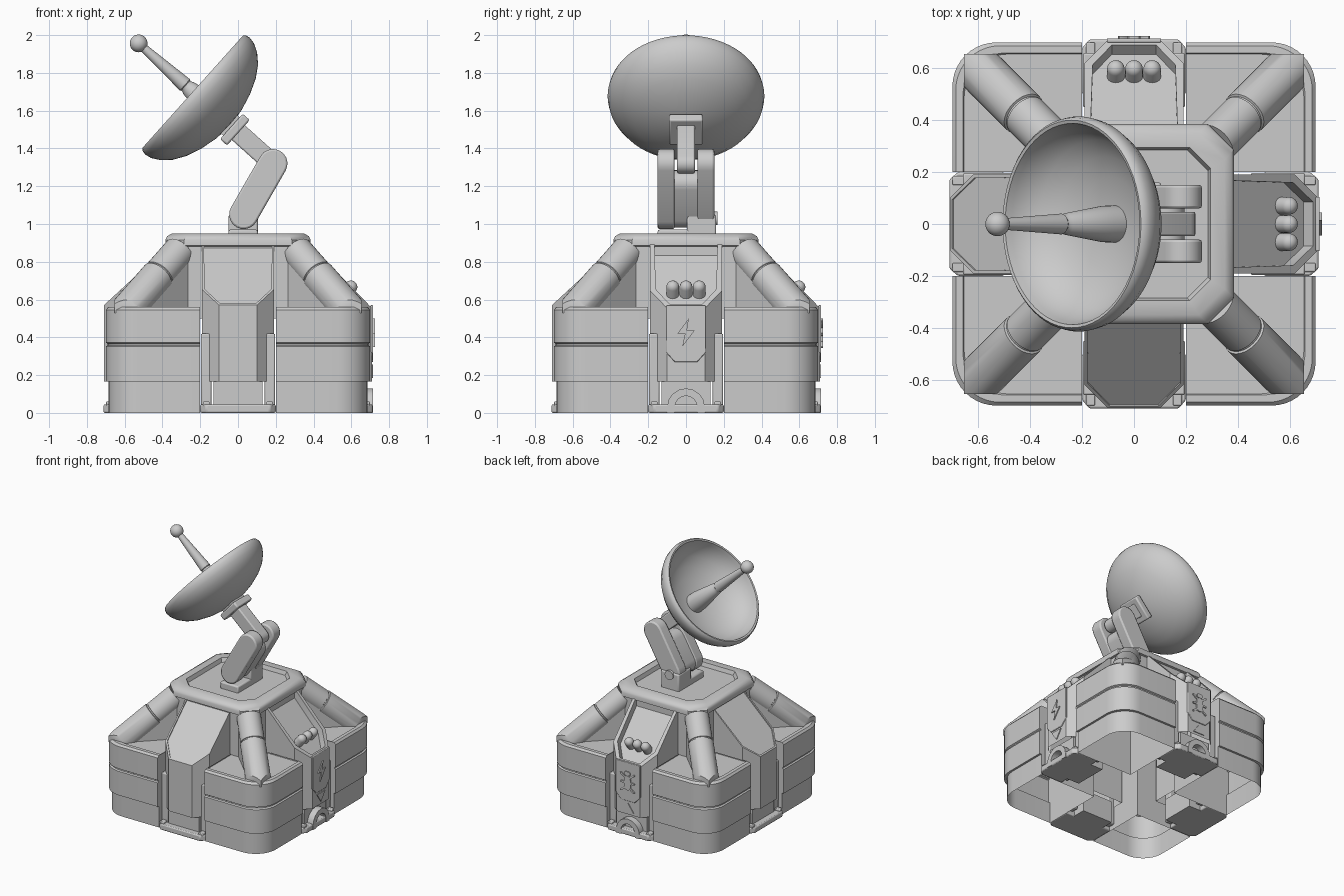
import bpy, bmesh
from math import sin, cos, pi, radians
from mathutils import Matrix, Vector

cube = bpy.data.objects.get("Cube")
if cube:
    bpy.data.objects.remove(cube, do_unlink=True)

GREY = (0.6, 0.6, 0.6, 1)
mat = bpy.data.materials.new("light grey")
mat.use_nodes = True
mat.diffuse_color = GREY
mat.node_tree.nodes["Principled BSDF"].inputs["Base Color"].default_value = GREY

IDENT = Matrix()
# profile plane (a, b) stands upright, depth c runs outward towards -y
FACE = Matrix(((1, 0, 0, 0), (0, 0, -1, 0), (0, 1, 0, 0), (0, 0, 0, 1)))


def turn(deg):
    return Matrix.Rotation(radians(deg), 4, 'Z')


def clip(bm, co, no):
    cut = bmesh.ops.bisect_plane(bm, geom=bm.verts[:] + bm.edges[:] + bm.faces[:],
                                 plane_co=co, plane_no=no, clear_outer=True)
    edges = [e for e in cut["geom_cut"] if isinstance(e, bmesh.types.BMEdge)]
    if edges:
        bmesh.ops.edgeloop_fill(bm, edges=edges)


def loft(name, rings, caps=(True, True), m=IDENT, bevel=0, edit=None):
    """Skin a stack of closed rings."""
    bm = bmesh.new()
    vs = [[bm.verts.new(m @ Vector(p)) for p in r] for r in rings]
    n = len(vs[0])
    for lo, hi in zip(vs, vs[1:]):
        for i in range(n):
            j = (i + 1) % n
            bm.faces.new((lo[i], lo[j], hi[j], hi[i]))
    if caps[0]:
        bm.faces.new(vs[0][::-1])
    if caps[1]:
        bm.faces.new(vs[-1])
    bmesh.ops.remove_doubles(bm, verts=bm.verts[:], dist=1e-5)
    if edit:
        edit(bm)
    bmesh.ops.recalc_face_normals(bm, faces=bm.faces[:])
    me = bpy.data.meshes.new(name)
    bm.to_mesh(me)
    bm.free()
    me.materials.append(mat)
    me.shade_smooth()
    me.set_sharp_from_angle(angle=radians(35))
    ob = bpy.data.objects.new(name, me)
    bpy.context.scene.collection.objects.link(ob)
    if bevel:
        b = ob.modifiers.new("bevel", 'BEVEL')
        b.width, b.segments, b.limit_method = bevel, 2, 'ANGLE'
    return ob


def prism(name, pts, lo, hi, m=FACE, **kw):
    return loft(name, [[(a, b, c) for a, b in pts] for c in (lo, hi)], m=m, **kw)


def lathe(name, profile, m=IDENT, segs=32, caps=(False, False)):
    ang = [2 * pi * i / segs for i in range(segs)]
    return loft(name, [[(r * cos(t), r * sin(t), h) for t in ang] for r, h in profile], caps, m)


def rect(x0, x1, y0, y1):
    return [(x0, y0), (x1, y0), (x1, y1), (x0, y1)]


def octagon(h, ch):
    k = h - ch
    return [(h, -k), (h, k), (k, h), (-k, h), (-h, k), (-h, -k), (-k, -h), (k, -h)]


def stadium(p, q, r, n=10):
    """Outline of a rounded bar from p to q."""
    p, q = Vector(p), Vector(q)
    d = (q - p).normalized()
    s = Vector((-d.y, d.x))
    out = []
    for c, sign in ((q, 1), (p, -1)):
        for i in range(n + 1):
            t = pi * i / n
            out.append(tuple(c + sign * r * (sin(t) * d - cos(t) * s)))
    return out


def aim(start, end):
    d = Vector(end) - Vector(start)
    return Matrix.Translation(start) @ d.to_track_quat('Z', 'Y').to_matrix().to_4x4()


# Corner blocks with pillars
def corner_ring(h, z, r=0.17):
    arc = [(h - r + r * cos(t), h - r + r * sin(t), z) for t in [pi / 2 * i / 10 for i in range(11)]]
    return [(0.2, 0.2, z), (h, 0.2, z)] + arc + [(0.2, h, z)]


BLOCK = [(.685, 0), (.685, .165), (.70, .166), (.70, .352), (.69, .358), (.69, .366),
         (.70, .372), (.70, .545), (.687, .56), (.66, .56), (.655, .552)]
PILLAR = [(.09, 0), (.09, .42), (.081, .423), (.081, .431), (.086, .434), (.086, .63)]


def trim_pillar(bm):
    for co, no in (((0, 0, .945), (0, 0, 1)), ((0, 0, .53), (0, 0, -1)),
                   ((.655, 0, 0), (1, 0, 0)), ((0, .655, 0), (0, 1, 0))):
        clip(bm, co, no)


for i in range(4):
    spin = turn(90 * i)
    block = loft("corner_block", [corner_ring(h, z) for h, z in BLOCK], (False, True))
    pillar_m = aim((.657, .657, .46), (.31, .31, .855))
    pillar = loft("corner_pillar",
                  [[(r * cos(2 * pi * k / 32), r * sin(2 * pi * k / 32), h) for k in range(32)]
                   for r, h in PILLAR], m=pillar_m, edit=trim_pillar)
    gusset = prism("pillar_gusset", [(.45, .53), (.8, .53), (.45, .84)], -.075, .075, turn(45) @ FACE)
    for ob in (block, pillar, gusset):
        ob.data.transform(spin)

# Core and top deck
loft("core_walls", [[(x, y, z) for x, y in octagon(.37, .05)] for z in (.5, .9)], (False, False))
DECK = [(.36, .1, .88), (.385, .1, .885), (.385, .1, .915), (.375, .1, .935), (.35, .1, .95),
        (.295, .08, .95), (.285, .08, .92)]
loft("top_deck", [[(x, y, z) for x, y in octagon(h, c)] for h, c, z in DECK], (False, True))

# Side bays
BAY = [(-.19, -.36), (-.19, -.62), (-.1, -.71), (.1, -.71), (.19, -.62), (.19, -.36)]
BOLT = [(.015, .5), (-.045, .42), (-.005, .42), (-.02, .35), (.045, .435), (.005, .435)]


def bay_cut(p, q, rim, depth):
    """Slope the top of a bay, then sink its panel."""
    no = Vector((0, -(q[1] - p[1]), p[0] - q[0])).normalized()

    def edit(bm):
        clip(bm, (0, -p[0], p[1]), no)
        bmesh.ops.recalc_face_normals(bm, faces=bm.faces[:])
        top = [f for f in bm.faces if f.normal.dot(no) > .99]
        bmesh.ops.inset_region(bm, faces=top, thickness=rim)
        for f in top:
            f.normal_update()
        ext = bmesh.ops.extrude_face_region(bm, geom=top)["geom"]
        bmesh.ops.translate(bm, vec=-depth * no, verts=[v for v in ext if isinstance(v, bmesh.types.BMVert)])
        bmesh.ops.delete(bm, geom=[f for f in top if f.is_valid], context='FACES')
        base = [f for f in bm.faces if all(v.co.z < .17 for v in f.verts)]
        bmesh.ops.delete(bm, geom=base, context='FACES')
    return edit


for deg, detailed in ((0, False), (90, True), (180, True), (-90, False)):
    spin = turn(deg)
    face = spin @ FACE
    if detailed:
        edit = bay_cut((.68, .585), (.4, .875), .032, .05)
    else:
        edit = bay_cut((.71, .57), (.385, .87), .014, .008)
    bay = prism("bay_body", BAY, .165, 1.2, IDENT, edit=edit)
    bay.data.transform(spin)
    prism("bay_lower_column", rect(-.13, .13, 0, .17), .4, .665, face)
    prism("bay_foot", [(-.2, -.5), (-.2, -.68), (-.17, -.712), (.17, -.712), (.2, -.68), (.2, -.5)],
          0, .045, spin, bevel=.008)
    for s in (-1, 1):
        prism("bay_side_rail", rect(*sorted((s * .14, s * .197)), .03, .42), .45, .66, face, bevel=.008)
        prism("foot_latch", rect(*sorted((s * .15, s * .185)), .03, .06), .6, .7, face, bevel=.005)
    if not detailed:
        continue
    # Three capsules in the pocket
    for x in (-.07, 0, .07):
        dome = [(.034 * cos(t), .11 + .034 * sin(t)) for t in [pi / 2 * k / 6 for k in range(7)]]
        lathe("bay_capsule", [(.034, 0)] + dome, spin @ aim((x, -.53, .58), (x, -.598, .667)), 20)
    # Emblem plate, arrow and arch
    prism("emblem_plate", [(-.105, .57), (-.105, .32), (-.06, .27), (.06, .27), (.105, .32), (.105, .57)],
          .70, .716, face, bevel=.004)
    if deg == 90:
        prism("bolt_sign", BOLT, .71, .724, face)
        arrow = [(-.05, .255), (0, .185), (.05, .255)]
    else:
        prism("bug_sign_body", stadium((0, .385), (0, .44), .028, 6), .71, .724, face)
        prism("bug_sign_head", stadium((-.01, .485), (.01, .485), .016, 5), .71, .724, face)
        for s in (-1, 1):
            for z, dz in ((.455, .025), (.415, 0), (.375, -.025)):
                prism("bug_sign_leg", stadium((s * .02, z), (s * .055, z + dz), .007, 4), .71, .724, face)
        arrow = [(-.05, .185), (.05, .185), (0, .255)]
    prism("arrow_sign", arrow, .70, .716, face)
    outer = [(.1 * cos(t), .03 + .1 * sin(t)) for t in [pi * k / 8 for k in range(9)]]
    inner = [(.06 * cos(t), .03 + .06 * sin(t)) for t in [pi * k / 8 for k in range(9)]]
    prism("foot_arch", [(.1, 0)] + outer + [(-.1, 0), (-.06, 0)] + inner[::-1] + [(.06, 0)],
          .6, .715, face)

# Hinge and lower arm
prism("hinge_base", rect(-.05, .105, .9, 1.05), -.16, -.005, bevel=.01)
prism("hinge_plinth", rect(-.05, .105, .9, .97), -.15, .15, bevel=.01)
prism("hinge_pin", stadium((.029, 1.03), (.031, 1.03), .035), -.168, -.15)
for s in (-1, 1):
    prism("lower_arm_cheek", stadium((.03, 1.05), (.185, 1.32), .077), *sorted((s * .06, s * .15)), bevel=.01)
prism("lower_arm_web", stadium((.03, 1.05), (.125, 1.215), .07), -.065, .065)

# Dish group, in a frame whose z is the dish axis
AXIS = Vector((-.745, 0, .667)).normalized()
SIDE = Vector((0, 1, 0)).cross(AXIS)
D = Matrix.Translation((-.24, 0, 1.70)) @ Matrix((SIDE, (0, 1, 0), AXIS)).transposed().to_4x4()
prism("upper_arm", stadium((0, -.57), (0, -.30), .052), -.047, .047, D @ FACE, bevel=.008)
prism("dish_mount", rect(-.09, .09, -.325, -.275), -.09, .09, D @ FACE, bevel=.01)
prism("dish_mount_neck", rect(-.065, .065, -.28, -.22), -.065, .065, D @ FACE)
DISH = [(0, -.268), (.1, -.258), (.193, -.235), (.275, -.202), (.338, -.162), (.383, -.115),
        (.408, -.07), (.415, -.035), (.41, -.01), (.4, 0), (.388, -.003), (.38, -.03), (.365, -.075),
        (.325, -.125), (.26, -.17), (.18, -.2), (.09, -.218), (0, -.224)]
lathe("dish", DISH, D, 64)
ROD = [(.072, -.23), (.07, -.16), (.042, .03), (.036, .04), (.036, .05), (.04, .055), (.022, .35), (0, .36)]
lathe("feed_rod", ROD, D, 32)
BALL = [(.047 * cos(t), .384 + .047 * sin(t)) for t in [pi * (k / 14 - .5) for k in range(15)]]
lathe("feed_ball", BALL, D, 28)
